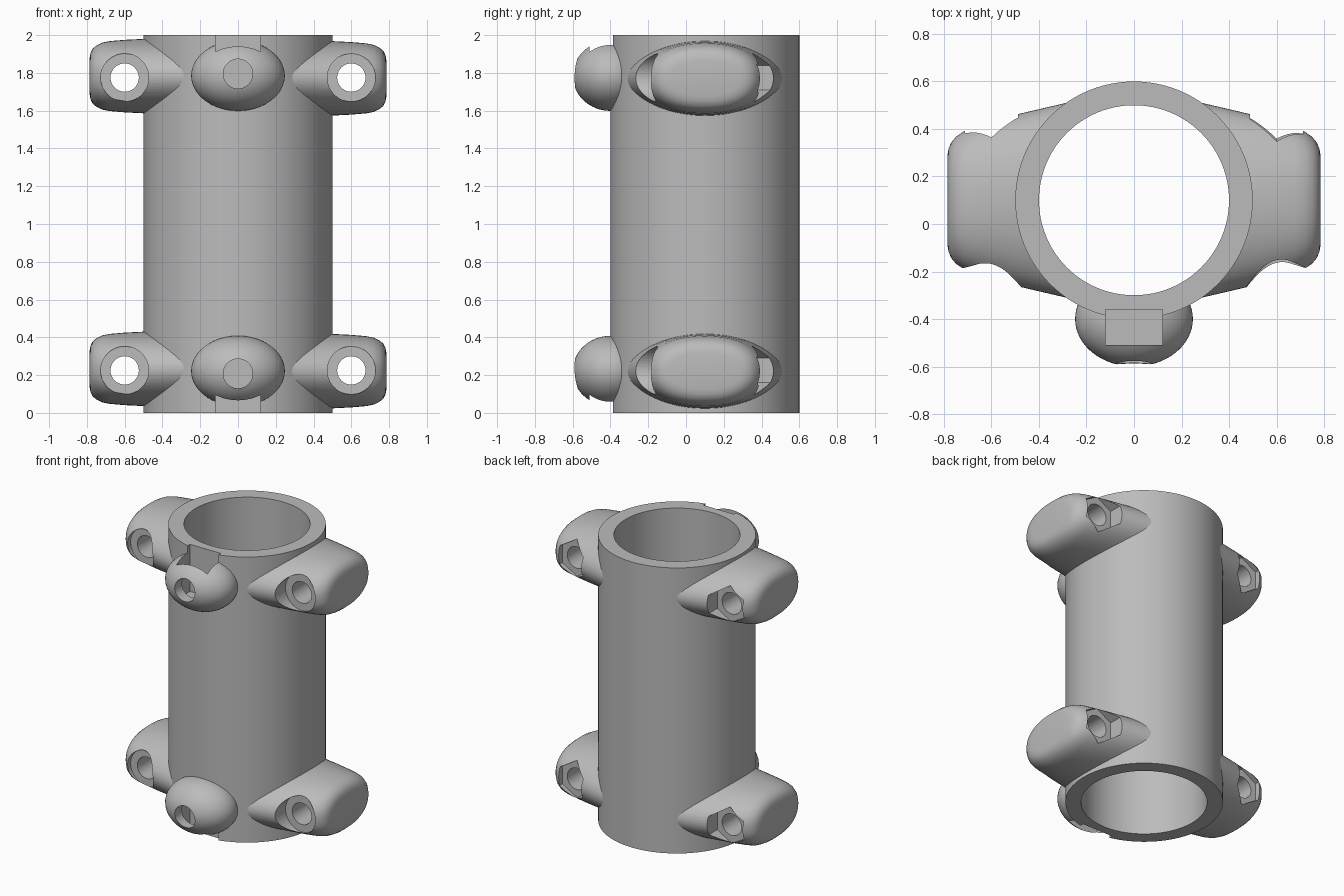
import bpy, bmesh
from math import cos, sin, tau, pi, radians
from mathutils import Matrix

cube = bpy.data.objects.get("Cube")
if cube:
    bpy.data.objects.remove(cube)

grey = bpy.data.materials.new("plain_grey")
grey.use_nodes = True
grey.diffuse_color = (0.5, 0.5, 0.5, 1)
grey.node_tree.nodes["Principled BSDF"].inputs["Base Color"].default_value = (0.5, 0.5, 0.5, 1)

TUBE_Y = 0.1


def finish(name, bm):
    bmesh.ops.recalc_face_normals(bm, faces=bm.faces)
    mesh = bpy.data.meshes.new(name)
    bm.to_mesh(mesh)
    bm.free()
    mesh.materials.append(grey)
    ob = bpy.data.objects.new(name, mesh)
    bpy.context.collection.objects.link(ob)
    return ob


def cylinder(name, radius, start, end, axis="Z", sides=64, turn=0):
    """Cylinder or prism between two points that lie along Z or Y."""
    bm = bmesh.new()
    i = "XYZ".index(axis)
    mid = [(a + b) / 2 for a, b in zip(start, end)]
    rot = Matrix.Rotation(pi / 2, 4, "X") if axis == "Y" else Matrix()
    bmesh.ops.create_cone(bm, cap_ends=True, segments=sides, radius1=radius, radius2=radius,
                          depth=abs(end[i] - start[i]),
                          matrix=Matrix.Translation(mid) @ rot @ Matrix.Rotation(turn, 4, "Z"))
    return finish(name, bm)


def box(name, low, high):
    bm = bmesh.new()
    bmesh.ops.create_cube(bm, size=1)
    for v in bm.verts:
        v.co = [l + (h - l) * (c + 0.5) for l, h, c in zip(low, high, v.co)]
    return finish(name, bm)


def cut(ob, *cutters):
    """Subtract the cutters, then remove them."""
    bpy.context.view_layer.objects.active = ob
    for c in cutters:
        mod = ob.modifiers.new("cut", "BOOLEAN")
        mod.operation, mod.solver, mod.object = "DIFFERENCE", "EXACT", c
        bpy.ops.object.modifier_apply(modifier=mod.name)
        bpy.data.objects.remove(c)


def smooth(ob):
    bpy.ops.object.select_all(action="DESELECT")
    ob.select_set(True)
    bpy.context.view_layer.objects.active = ob
    bpy.ops.object.shade_smooth_by_angle(angle=radians(32))


def bore(radius):
    return cylinder("bore_cutter", radius, (0, TUBE_Y, -0.2), (0, TUBE_Y, 2.2), sides=96)


def nut_slot(up):
    z0, z1 = (1.67, 2.1) if up else (-0.1, 0.33)
    return box("slot_cutter", (-0.12, -0.51, z0), (0.12, -0.36, z1))


# Main tube, notched by the two front nut slots
tube = cylinder("tube", 0.5, (0, TUBE_Y, 0), (0, TUBE_Y, 2), sides=96)
cut(tube, bore(0.4), nut_slot(True), nut_slot(False))
smooth(tube)

# Ear sections: x, half length in y, half height in z, squareness
EAR = [(0.22, 0.425, 0.2, 2), (0.35, 0.395, 0.2, 2), (0.5, 0.36, 0.197, 2.05),
       (0.6, 0.33, 0.192, 2.15), (0.68, 0.305, 0.185, 2.25), (0.72, 0.288, 0.177, 2.3),
       (0.75, 0.267, 0.162, 2.3), (0.77, 0.243, 0.145, 2.3), (0.781, 0.215, 0.122, 2.3),
       (0.786, 0.185, 0.095, 2.3)]


def power(v, n):
    return abs(v) ** (2 / n) * (1 if v > 0 else -1)


def ear(name, side, z, shift):
    bm = bmesh.new()
    count = 72
    rings = []
    for x, ry, rz, n in EAR:
        rings.append([bm.verts.new((side * x,
                                    TUBE_Y + ry * power(cos(tau * k / count), n),
                                    z + shift + rz * power(sin(tau * k / count), n)))
                      for k in range(count)])
    for a, b in zip(rings, rings[1:]):
        for k in range(count):
            j = (k + 1) % count
            bm.faces.new((a[k], a[j], b[j], b[k]))
    bm.faces.new(rings[0])
    bm.faces.new(rings[-1])
    ob = finish(name, bm)
    x = side * 0.6
    cut(ob, bore(0.45),
        cylinder("hole_cutter", 0.075, (x, -0.7, z), (x, 0.7, z), "Y", 40),
        cylinder("counterbore_cutter", 0.127, (x, -0.7, z), (x, -0.15, z), "Y", 48),
        cylinder("nut_cutter", 0.13, (x, 0.35, z), (x, 0.7, z), "Y", 6, pi / 6 if HEX_TURN else 0))
    smooth(ob)


# Hexagon pocket stands on a corner
HEX_TURN = False


def front_boss(name, z, hole_z, up):
    bm = bmesh.new()
    bmesh.ops.create_uvsphere(bm, u_segments=64, v_segments=32, radius=1)
    bmesh.ops.transform(bm, verts=bm.verts, matrix=Matrix.Translation((0, -0.4, z))
                        @ Matrix.Diagonal((0.248, 0.2, 0.186, 1)))
    ob = finish(name, bm)
    cut(ob, bore(0.45), nut_slot(up),
        cylinder("hole_cutter", 0.078, (0, -0.7, hole_z), (0, -0.37, hole_z), "Y", 40))
    smooth(ob)


for level, z, boss_z, hole_z in (("lower", 0.225, 0.222, 0.208), ("upper", 1.775, 1.785, 1.795)):
    ear(level + "_left_ear", 1, z, -0.004)
    ear(level + "_right_ear", -1, z, 0.008)
    front_boss(level + "_front_boss", boss_z, hole_z, level == "upper")
